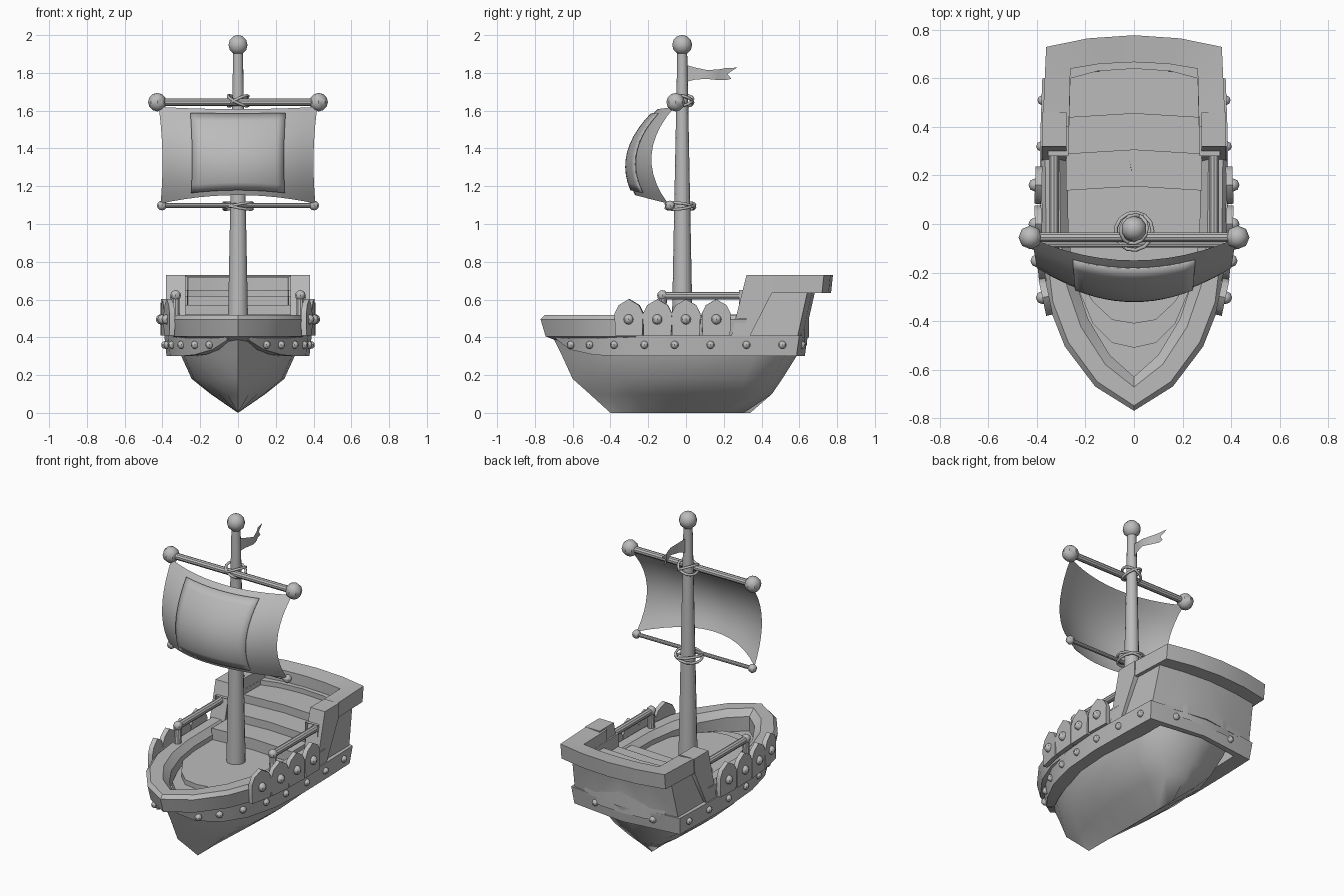
import bpy, bmesh, math
from mathutils import Vector, Matrix

cube = bpy.data.objects.get("Cube")
if cube:
    bpy.data.objects.remove(cube, do_unlink=True)

grey = bpy.data.materials.new("plain grey")
grey.use_nodes = True
colour = (0.5, 0.5, 0.5, 1)
grey.diffuse_color = colour
grey.node_tree.nodes["Principled BSDF"].inputs["Base Color"].default_value = colour


def finish(name, bm, mirror=False, angle=35):
    if mirror:
        bmesh.ops.mirror(bm, geom=bm.verts[:] + bm.edges[:] + bm.faces[:],
                         matrix=Matrix.Identity(4), merge_dist=0.001, axis='X')
    bmesh.ops.remove_doubles(bm, verts=bm.verts[:], dist=0.0005)
    bmesh.ops.recalc_face_normals(bm, faces=bm.faces[:])
    mesh = bpy.data.meshes.new(name)
    bm.to_mesh(mesh)
    bm.free()
    mesh.materials.append(grey)
    obj = bpy.data.objects.new(name, mesh)
    bpy.context.collection.objects.link(obj)
    bpy.ops.object.select_all(action='DESELECT')
    obj.select_set(True)
    bpy.context.view_layer.objects.active = obj
    bpy.ops.object.shade_smooth_by_angle(angle=math.radians(angle))
    return obj


def loft(name, sections, closed=False, cap=False, mirror=True, angle=35):
    """Skin a list of cross-sections with equal point counts."""
    bm = bmesh.new()
    rows = [[bm.verts.new(p) for p in s] for s in sections]
    n = len(rows[0])
    for a, b in zip(rows, rows[1:]):
        for i in range(n if closed else n - 1):
            j = (i + 1) % n
            bm.faces.new((a[i], a[j], b[j], b[i]))
    if cap:
        bm.faces.new(rows[0])
    return finish(name, bm, mirror, angle)


def prism(name, points, offset, mirror=False, matrix=Matrix.Identity(4)):
    """Extrude a flat outline by an offset."""
    bm = bmesh.new()
    face = bm.faces.new([bm.verts.new(p) for p in points])
    ext = bmesh.ops.extrude_face_region(bm, geom=[face], use_keep_orig=True)
    bmesh.ops.translate(bm, vec=offset, verts=[v for v in ext["geom"] if isinstance(v, bmesh.types.BMVert)])
    bm.transform(matrix)
    return finish(name, bm, mirror)


def rod(name, a, b, r1, r2, mirror=False, sides=10):
    a, b = Vector(a), Vector(b)
    bm = bmesh.new()
    turn = (b - a).to_track_quat('Z', 'Y').to_matrix().to_4x4()
    bmesh.ops.create_cone(bm, cap_ends=True, segments=sides, radius1=r1, radius2=r2,
                          depth=(b - a).length, matrix=Matrix.Translation((a + b) / 2) @ turn)
    return finish(name, bm, mirror)


def ball(name, centre, r, mirror=False, segs=8):
    bm = bmesh.new()
    bmesh.ops.create_uvsphere(bm, u_segments=segs, v_segments=6, radius=r,
                              matrix=Matrix.Translation(centre))
    return finish(name, bm, mirror)


def rope(name, centre, radius, tilt_x, tilt_y):
    turn = Matrix.Rotation(tilt_x, 3, 'X') @ Matrix.Rotation(tilt_y, 3, 'Y')
    rings = []
    for i in range(14):
        t = math.tau * i / 13
        out = Vector((math.cos(t), math.sin(t), 0))
        rings.append([Vector(centre) + turn @ (out * (radius + 0.008 * math.cos(u)) + Vector((0, 0, 0.008 * math.sin(u))))
                      for u in (k * math.tau / 6 for k in range(6))])
    loft(name, rings, closed=True, mirror=False, angle=80)


# Lower hull: horizontal half-rings from bow to stern
widths = (0, 0.4, 0.72, 0.95, 1, 0.94, 0.75, 0)
spans = (0, 0.1, 0.24, 0.42, 0.6, 0.82, 0.95, 1)
levels = ((0, 0, -0.40, 0.34), (0.1, 0.145, -0.51, 0.455), (0.18, 0.245, -0.60, 0.51),
          (0.3, 0.30, -0.655, 0.585), (0.41, 0.34, -0.71, 0.62))
loft("lower_hull", [[(w * half, bow + s * (stern - bow), z) for w, s in zip(widths, spans)]
                    for z, half, bow, stern in levels], angle=50)

# Riveted belt around the hull
belt_top = [(0.06, -0.70), (0.14, -0.63), (0.24, -0.5), (0.32, -0.35), (0.37, -0.15),
            (0.39, 0.1), (0.385, 0.4), (0.378, 0.60), (0, 0.645)]
belt_low = [0.385, 0.335, 0.307] + [0.3] * 6
sections = []
for (x, y), low in zip(belt_top, belt_low):
    inner = (x * 0.72, y * 0.93)
    sections.append([(x, y, 0.41), (x * 0.97, y * 0.975, low), (*inner, low), (*inner, 0.41)])
loft("hull_belt", sections, closed=True, cap=True, angle=25)


def belt_x(y):
    for (xa, ya), (xb, yb) in zip(belt_top, belt_top[1:]):
        if ya <= y <= yb:
            return xa + (xb - xa) * (y - ya) / (yb - ya)


for y in (-0.61, -0.51, -0.38, -0.22, -0.06, 0.13, 0.32, 0.51):
    ball("belt_rivet", (belt_x(y) - 0.004, y, 0.36), 0.021, True)
ball("stern_rivet", (0.2, 0.613, 0.36), 0.021, True)

# Rounded bulwark around the bow and waist
outer = [(0, -0.77), (0.16, -0.67), (0.285, -0.505), (0.35, -0.34), (0.378, -0.1), (0.383, 0.32)]
inner = [(0, -0.63), (0.10, -0.54), (0.19, -0.39), (0.245, -0.22), (0.27, -0.05), (0.275, 0.32)]
sections = []
for o, i in zip(outer, inner):
    o, i = Vector(o), Vector(i)
    sections.append([(*(o * 0.965), 0.405), (*o, 0.495), (*o.lerp(i, 0.15), 0.517), (*o.lerp(i, 0.7), 0.517),
                     (*i, 0.48), (*i, 0.36)])
loft("bow_bulwark", sections, closed=True)

# Recessed stern wall
stations = [((0.362, 0.28), (0.355, 0.28), (0.27, 0.28)), ((0.36, 0.59), (0.345, 0.645), (0.262, 0.60)),
            ((0.2, 0.615), (0.19, 0.67), (0.15, 0.63)), ((0, 0.628), (0, 0.685), (0, 0.64))]
loft("stern_wall", [[(*a, 0.40), (*b, 0.65), (*c, 0.65), (*c, 0.36)] for a, b, c in stations], closed=True)

# Stern rail and its sloping legs
stations = [((0.377, 0.40), (0.268, 0.40)), ((0.362, 0.73), (0.262, 0.64)),
            ((0.19, 0.765), (0.14, 0.66)), ((0, 0.778), (0, 0.667))]
loft("stern_rail", [[(*a, 0.73), (a[0], a[1] - 0.01, 0.635), (*b, 0.635), (*b, 0.72)] for a, b in stations],
     closed=True)
leg = [(0.24, 0.41), (0.32, 0.73), (0.46, 0.73), (0.455, 0.635), (0.34, 0.41)]
prism("stern_rail_leg", [(0.278, y, z) for y, z in leg], (0.102, 0, 0), True)


# Decks and steps
def plate(name, half, low, high):
    points = half + [(-x, y) for x, y in reversed(half) if x > 0]
    prism(name, [(x, y, low) for x, y in points], (0, 0, high - low))


plate("bow_floor", [(0, -0.66), (0.12, -0.54), (0.21, -0.38), (0.28, -0.15), (0.28, 0.3)], 0.37, 0.39)
plate("bow_step", [(0, -0.51), (0.09, -0.49), (0.17, -0.41), (0.25, -0.22), (0.25, 0)], 0.38, 0.42)
plate("main_deck", [(0, -0.41), (0.09, -0.395), (0.17, -0.32), (0.245, -0.2), (0.28, -0.05), (0.28, 0.2)], 0.39, 0.45)
for name, front, high in (("lower_step", 0.15, 0.52), ("upper_step", 0.30, 0.57), ("stern_deck", 0.45, 0.62)):
    plate(name, [(0, front + 0.005), (0.28, front - 0.012), (0.28, 0.61), (0, 0.65)], 0.4, high)

# Shields with bosses along each side
shape = [(-0.073, -0.085), (-0.077, 0.03), (-0.055, 0.075), (0, 0.107),
         (0.055, 0.075), (0.077, 0.03), (0.073, -0.085)]
for x, y, turn in ((0.362, -0.30, -12), (0.384, -0.15, -6), (0.392, 0.0, -2), (0.392, 0.16, 2)):
    place = Matrix.Translation((x, y, 0.495)) @ Matrix.Rotation(math.radians(turn), 4, 'Z')
    prism("side_shield", [(-0.012, a, b) for a, b in shape], (0.028, 0, 0), True, place)
    ball("shield_boss", place @ Vector((0.016, 0, 0)), 0.027, True)

# Handrails
rod("hand_rail", (0.33, -0.13, 0.62), (0.33, 0.31, 0.62), 0.021, 0.021, True)
rod("hand_rail_post", (0.33, -0.13, 0.48), (0.33, -0.12, 0.63), 0.024, 0.02, True)
ball("hand_rail_knob", (0.33, -0.125, 0.622), 0.028, True)

# Mast, yards and rope lashings
rod("mast", (0, -0.02, 0.40), (0, -0.02, 1.92), 0.056, 0.026, sides=14)
ball("mast_knob", (0, -0.02, 1.948), 0.053, segs=10)
rod("upper_yard", (-0.42, -0.055, 1.645), (0.42, -0.055, 1.645), 0.02, 0.02)
ball("upper_yard_knob", (0.427, -0.055, 1.645), 0.049, True)
rod("lower_yard", (-0.4, -0.085, 1.098), (0.4, -0.085, 1.098), 0.012, 0.012)
ball("lower_yard_knob", (0.403, -0.085, 1.098), 0.026, True)
for side in (-1, 1):
    rope("upper_lashing", (0, -0.022, 1.652), 0.06, 0.2 * side, 0.45 * side)
    rope("lower_lashing", (0, -0.03, 1.095), 0.078, 0.12 * side, 0.2 * side)


# Billowing sail with a raised centre panel
def sail_point(u, v):
    """u runs across from -1 to 1, v runs from foot 0 to head 1."""
    belly = 4 * v * (1 - v)
    centre = 1 - u * u
    edge_y = -0.095 + 0.035 * v - 0.105 * belly
    y = edge_y - centre * (0.175 - 0.085 * v - 0.015 * belly)
    z = 1.108 + 0.512 * v + 0.045 * centre * (1 - v) - 0.012 * centre * v
    return Vector((u * (0.41 + 0.01 * v - 0.015 * belly), y, z))


def sail(name, us, v0, v1, shift):
    rows = [[sail_point(us * (i / 6 - 1), v0 + (v1 - v0) * k / 10) + Vector((0, shift, 0)) for i in range(13)]
            for k in range(11)]
    return loft(name, rows, mirror=False, angle=60)


sail("sail", 1, 0, 1, 0)
panel = sail("sail_panel", 0.605, 0.06, 0.945, -0.008)
solid = panel.modifiers.new("thickness", 'SOLIDIFY')
solid.thickness = 0.008
solid.offset = 0

# Swallow-tailed pennant
wave = [(0.0, 0.0, 1.752, 1.842), (0.015, 0.05, 1.765, 1.828), (0.03, 0.11, 1.768, 1.815),
        (0.01, 0.17, 1.762, 1.818), (-0.01, 0.21, 1.762, 1.825)]
rows = [[(x, y, a), (x, y, (a + b) / 2), (x, y, b)] for x, y, a, b in wave]
rows.append([(-0.012, 0.24, 1.768), (-0.01, 0.22, 1.795), (-0.02, 0.27, 1.828)])
loft("pennant", rows, mirror=False, angle=60)
